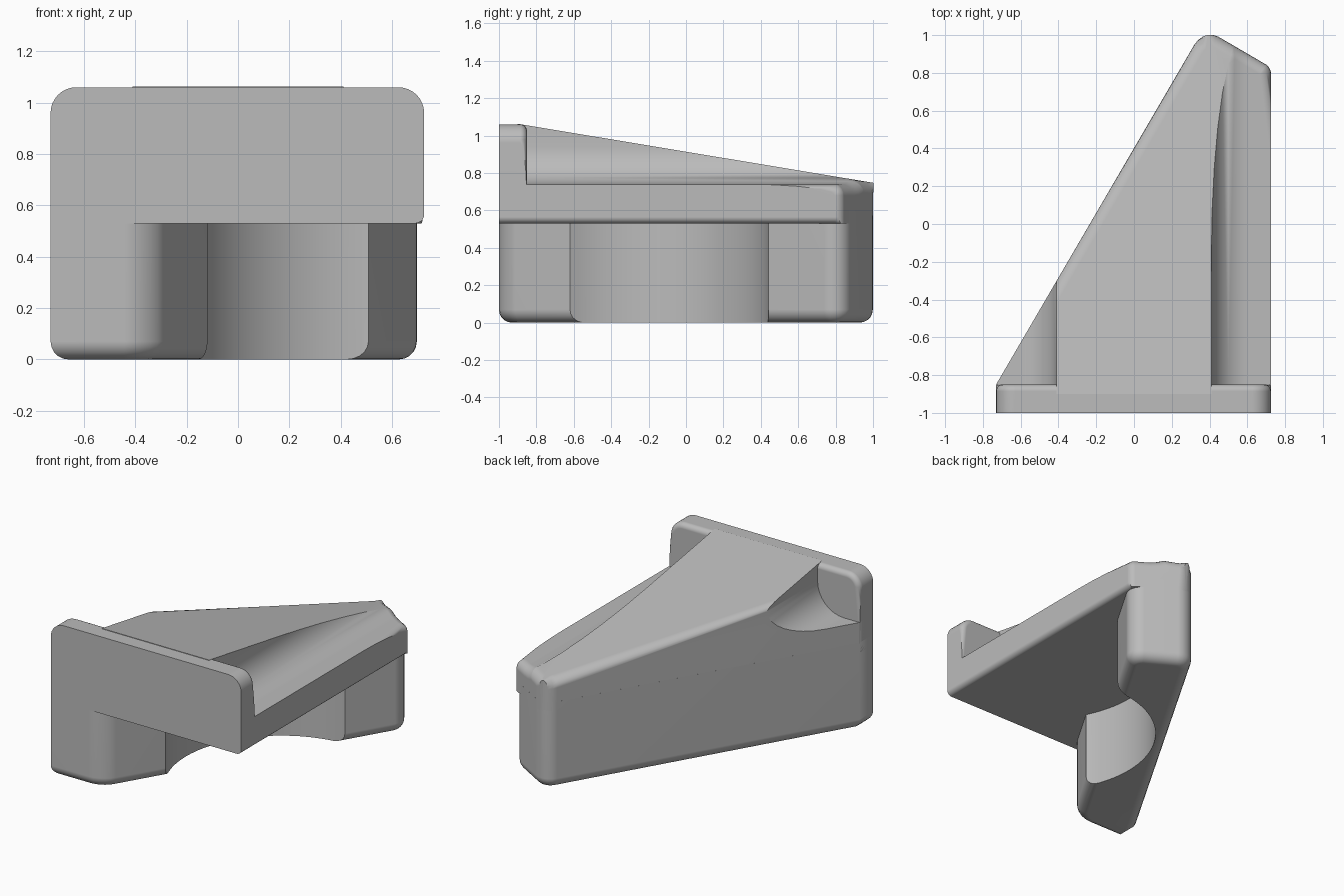
import bpy, bmesh, math
from mathutils import Vector

cube = bpy.data.objects.get("Cube")
if cube:
    bpy.data.objects.remove(cube, do_unlink=True)

grey = bpy.data.materials.new("plain_grey")
grey.use_nodes = True
grey.diffuse_color = (0.5, 0.5, 0.5, 1)
grey.node_tree.nodes["Principled BSDF"].inputs["Base Color"].default_value = (0.5, 0.5, 0.5, 1)

# Slanted side and the end face square to it
SLANT = Vector((-0.864, 0.504, 0))
END = Vector((0.504, 0.864, 0))
CORNER = Vector((-0.73, -0.85, 0))
TIP = Vector((0.37, 1.036, 0))


def prism(points, offset):
    """Extrude a closed profile along an offset vector."""
    bm = bmesh.new()
    face = bm.faces.new([bm.verts.new(p) for p in points])
    ext = bmesh.ops.extrude_face_region(bm, geom=[face])
    verts = [g for g in ext["geom"] if isinstance(g, bmesh.types.BMVert)]
    bmesh.ops.translate(bm, verts=verts, vec=offset)
    bmesh.ops.recalc_face_normals(bm, faces=bm.faces)
    return bm


def round_edges(bm, test, radius, segments=5):
    """Round the edges whose midpoint and direction pass the test."""
    bm.normal_update()
    edges = [e for e in bm.edges if len(e.link_faces) == 2 and
             test((e.verts[0].co + e.verts[1].co) / 2,
                  (e.verts[1].co - e.verts[0].co).normalized(), e)]
    bmesh.ops.bevel(bm, geom=edges, offset=radius, segments=segments, profile=0.5,
                    affect='EDGES', clamp_overlap=False)


def cut(bm, point, normal):
    """Remove everything on the normal side of a plane and close the hole."""
    res = bmesh.ops.bisect_plane(bm, geom=bm.verts[:] + bm.edges[:] + bm.faces[:],
                                 plane_co=point, plane_no=normal, clear_outer=True)
    rim = [g for g in res["geom_cut"] if isinstance(g, bmesh.types.BMEdge)]
    bmesh.ops.contextual_create(bm, geom=rim)
    bmesh.ops.recalc_face_normals(bm, faces=bm.faces)


def finish(bm, name, cutter=None):
    mesh = bpy.data.meshes.new(name)
    bm.to_mesh(mesh)
    bm.free()
    mesh.materials.append(grey)
    ob = bpy.data.objects.new(name, mesh)
    bpy.context.collection.objects.link(ob)
    bpy.ops.object.select_all(action='DESELECT')
    ob.select_set(True)
    bpy.context.view_layer.objects.active = ob
    if cutter:
        mod = ob.modifiers.new("bore", 'BOOLEAN')
        mod.operation, mod.object, mod.solver = 'DIFFERENCE', cutter, 'EXACT'
        bpy.ops.object.modifier_apply(modifier=mod.name)
        bpy.data.objects.remove(cutter, do_unlink=True)
    bpy.ops.object.shade_smooth_by_angle(angle=math.radians(32))
    mod = ob.modifiers.new("even_shading", 'WEIGHTED_NORMAL')
    mod.keep_sharp = True
    return ob


def vertical(d):
    return abs(d.z) > 0.99


# Lower wall: a bar along the slanted side, hollowed by a round bore
outline = [(-0.73, -1), (-0.343, -1), (0.734, 0.824), TIP[:2], CORNER[:2]]
bm = prism([(x, y, 0) for x, y in outline], Vector((0, 0, 0.6)))
round_edges(bm, lambda m, d, e: vertical(d) and m.x > -0.5, 0.1)
round_edges(bm, lambda m, d, e: m.z < 0.01, 0.07)
bpy.ops.mesh.primitive_cylinder_add(vertices=96, radius=0.73, depth=3, location=(0.531, -0.288, 0))
bore = bpy.context.object
bore.hide_render = True
finish(bm, "lower_wall", bore)

# Deck and sloping rib: one section with fillets, trimmed by planes
R, FLOOR, HALF = 0.2, 0.74, 0.41
fillet = [(HALF + R - R * math.sin(a), FLOOR + R - R * math.cos(a))
          for a in (i * math.pi / 16 for i in range(9))]
section = [(-0.73, 0.53), (0.725, 0.53), (0.725, FLOOR)] + fillet + [(HALF, 1.3), (-HALF, 1.3)]
section += [(-x, z) for x, z in reversed(fillet)] + [(-0.73, FLOOR)]
bm = prism([(x, -0.9, z) for x, z in section], Vector((0, 2.2, 0)))
cut(bm, CORNER, SLANT)
cut(bm, TIP, END)
round_edges(bm, lambda m, d, e: vertical(d) and m.y > 0.9, 0.1)
round_edges(bm, lambda m, d, e: vertical(d) and m.x > 0.72 and m.y > 0.5, 0.03)
cut(bm, Vector((0, -0.82, 1.05)), Vector((0, 0.166, 1)).normalized())


def outer_rim(m, d, e):
    walls = [abs(f.normal.z) < 0.01 and f.normal.y > 0.1 for f in e.link_faces]
    return any(walls) and not all(walls) and m.z > 0.7 and m.x > -0.405


round_edges(bm, outer_rim, 0.06)
round_edges(bm, lambda m, d, e: m.z < 0.54 and m.x > 0.72, 0.035)
finish(bm, "deck_and_rib")

# Front plate standing above the deck
bm = prism([(-0.73, -1, 0.53), (0.725, -1, 0.53), (0.725, -1, 1.06), (-0.73, -1, 1.06)],
           Vector((0, 0.15, 0)))
round_edges(bm, lambda m, d, e: abs(d.y) > 0.99 and m.z > 1, 0.1, 8)
round_edges(bm, lambda m, d, e: abs(d.y) > 0.99 and m.z < 0.6 and m.x > 0, 0.035)
round_edges(bm, lambda m, d, e: m.y > -0.86 and m.z > 0.93, 0.035)
finish(bm, "front_plate")
